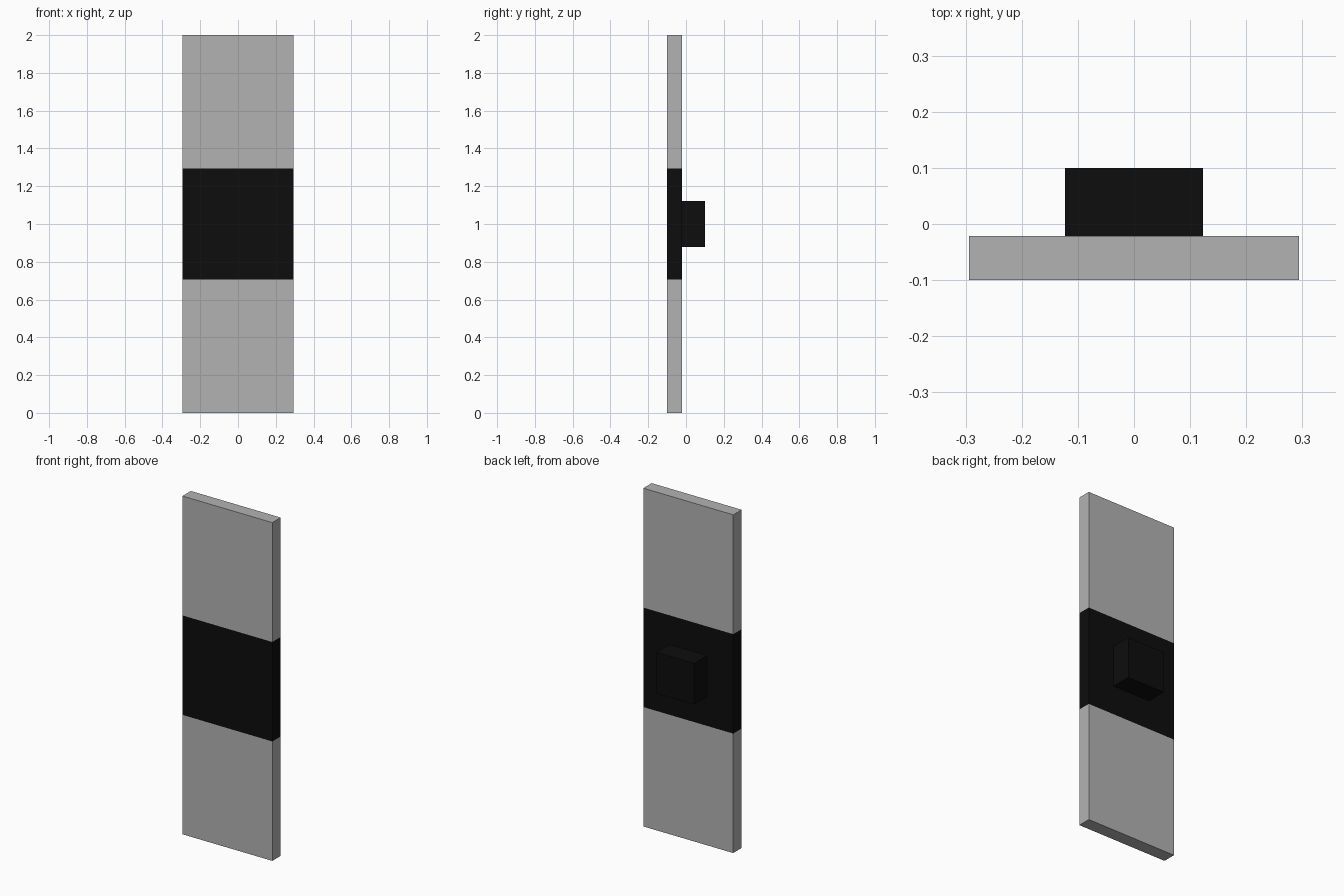
import bpy
import bmesh
from mathutils import Matrix, Vector

cube = bpy.data.objects.get("Cube")
if cube:
    bpy.data.objects.remove(cube, do_unlink=True)


def material(name, color):
    m = bpy.data.materials.new(name)
    m.diffuse_color = color
    m.use_nodes = True
    bsdf = next(n for n in m.node_tree.nodes if n.type == 'BSDF_PRINCIPLED')
    bsdf.inputs["Base Color"].default_value = color
    return m


def box(name, low, high, mat):
    """Box between two opposite corners."""
    low, high = Vector(low), Vector(high)
    bm = bmesh.new()
    bmesh.ops.create_cube(bm, size=1, matrix=Matrix.LocRotScale(
        (low + high) / 2, None, high - low))
    mesh = bpy.data.meshes.new(name)
    bm.to_mesh(mesh)
    bm.free()
    mesh.materials.append(mat)
    obj = bpy.data.objects.new(name, mesh)
    bpy.context.collection.objects.link(obj)
    return obj


grey = material("light grey", (0.45, 0.45, 0.45, 1))
black = material("near black", (0.004, 0.004, 0.004, 1))

HALF_WIDTH = 0.294
FRONT, PANEL_BACK, BLOCK_BACK = -0.0995, -0.0215, 0.0995
BAND_LOW, BAND_HIGH = 0.706, 1.294

# Tall flat panel: grey ends with a flush black band between them
for name, z0, z1, mat in (("lower_panel", 0, BAND_LOW, grey),
                          ("middle_band", BAND_LOW, BAND_HIGH, black),
                          ("upper_panel", BAND_HIGH, 2, grey)):
    box(name, (-HALF_WIDTH, FRONT, z0), (HALF_WIDTH, PANEL_BACK, z1), mat)

# Square block on the back of the band
box("rear_block", (-0.123, PANEL_BACK, 0.878), (0.123, BLOCK_BACK, 1.122), black)
